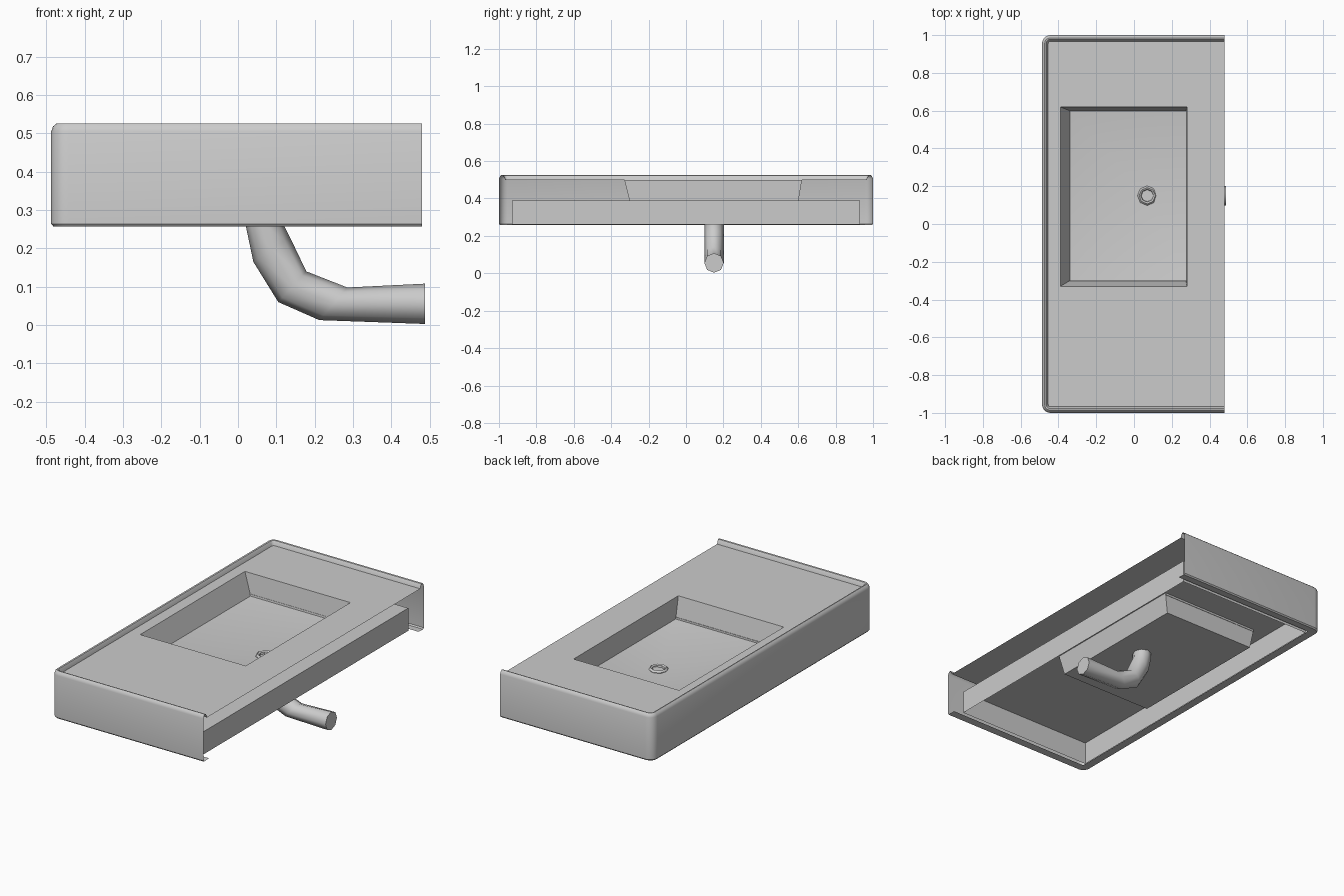
import bpy, bmesh, math
from mathutils import Vector

if "Cube" in bpy.data.objects:
    bpy.data.objects.remove(bpy.data.objects["Cube"])

XB, XL = 0.48, -0.487          # wall side, outer side
DRAIN = (0.07, 0.15)


def finish(name, bm, angle=40):
    bmesh.ops.remove_doubles(bm, verts=bm.verts, dist=1e-5)
    bmesh.ops.recalc_face_normals(bm, faces=bm.faces)
    me = bpy.data.meshes.new(name)
    bm.to_mesh(me)
    bm.free()
    ob = bpy.data.objects.new(name, me)
    bpy.context.collection.objects.link(ob)
    bpy.ops.object.select_all(action='DESELECT')
    bpy.context.view_layer.objects.active = ob
    ob.select_set(True)
    bpy.ops.object.shade_smooth_by_angle(angle=math.radians(angle))
    return ob


def u_path(inset, z, r=0.045, n=5):
    """U-shaped outline, open on the wall side, with rounded outer corners"""
    r = max(r - inset, 0.012)
    x, y = XL + inset, 1 - inset
    pts = [(XB, -y)]
    for i in range(n + 1):
        a = math.pi / 2 * i / n
        pts.append((x + r - r * math.sin(a), -y + r - r * math.cos(a)))
    pts += [(px, -py) for px, py in reversed(pts)]
    return [(px, py, z) for px, py in pts]


def loft(bm, rings, closed=True):
    vs = [[bm.verts.new(p) for p in ring] for ring in rings]
    n = len(vs[0])
    for a, b in zip(vs, vs[1:]):
        for i in range(n if closed else n - 1):
            j = (i + 1) % n
            bm.faces.new((a[i], a[j], b[j], b[i]))
    return vs


def rect(x0, x1, y0, y1, z):
    return [(x0, y0, z), (x1, y0, z), (x1, y1, z), (x0, y1, z)]


# outer wall with rolled rim and bottom lip
bm = bmesh.new()
profile = [(0.05, 0.26), (0.006, 0.257), (0, 0.264), (0, 0.505), (0.005, 0.518),
           (0.014, 0.526), (0.022, 0.524), (0.028, 0.515), (0.033, 0.5)]
loft(bm, [u_path(i, z) for i, z in profile], closed=False)
finish("outer_wall", bm)

# top deck with opening, basin walls and sloping floor
bm = bmesh.new()
lip = rect(-0.39, 0.28, -0.33, 0.62, 0.5)
edges = []
for ring in (u_path(0.033, 0.5), lip):
    vs = [bm.verts.new(p) for p in ring]
    edges += [bm.edges.new((vs[i - 1], vs[i])) for i in range(len(vs))]
bmesh.ops.triangle_fill(bm, edges=edges, use_beauty=True)
walls = loft(bm, [lip, rect(-0.34, 0.275, -0.30, 0.60, 0.38)])
c = bm.verts.new((*DRAIN, 0.31))
for i in range(4):
    bm.faces.new((walls[1][i - 1], walls[1][i], c))
finish("deck_and_basin", bm, 30)

# recessed underside: skirt, ceiling and basin casing
bm = bmesh.new()
loft(bm, [rect(-0.435, 0.43, -0.93, 0.93, 0.26),
          rect(-0.435, 0.43, -0.93, 0.93, 0.39),
          rect(-0.345, 0.28, -0.30, 0.60, 0.39),
          rect(-0.335, 0.25, -0.29, 0.58, 0.285)])
bm.verts.ensure_lookup_table()
bm.faces.new(bm.verts[-4:])
finish("underside", bm, 30)

# drain ring
bm = bmesh.new()
ring = [(0.05, 0.305), (0.052, 0.32), (0.043, 0.33), (0.034, 0.325), (0.03, 0.308)]
vs = loft(bm, [[(DRAIN[0] + r * math.cos(k * math.pi / 4),
                 DRAIN[1] + r * math.sin(k * math.pi / 4), z)
                for k in range(8)] for r, z in ring])
bm.faces.new(vs[-1])
finish("drain_ring", bm)

# bent waste pipe, each ring given by its outer and inner bend points (x, z)
bm = bmesh.new()
bends = [((0.02, 0.30), (0.12, 0.30)), ((0.02, 0.26), (0.12, 0.26)),
         ((0.04, 0.165), (0.135, 0.23)), ((0.105, 0.06), (0.178, 0.14)),
         ((0.212, 0.013), (0.285, 0.098)), ((0.487, 0.003), (0.487, 0.108))]
rings = []
for (ax, az), (bx, bz) in bends:
    mid = Vector(((ax + bx) / 2, DRAIN[1], (az + bz) / 2))
    half = Vector(((bx - ax) / 2, 0, (bz - az) / 2))
    rings.append([mid + half * math.cos(k * math.pi / 4)
                  + Vector((0, 0.052 * math.sin(k * math.pi / 4), 0)) for k in range(8)])
vs = loft(bm, rings)
bm.faces.new(vs[-1])
finish("waste_pipe", bm, 50)
